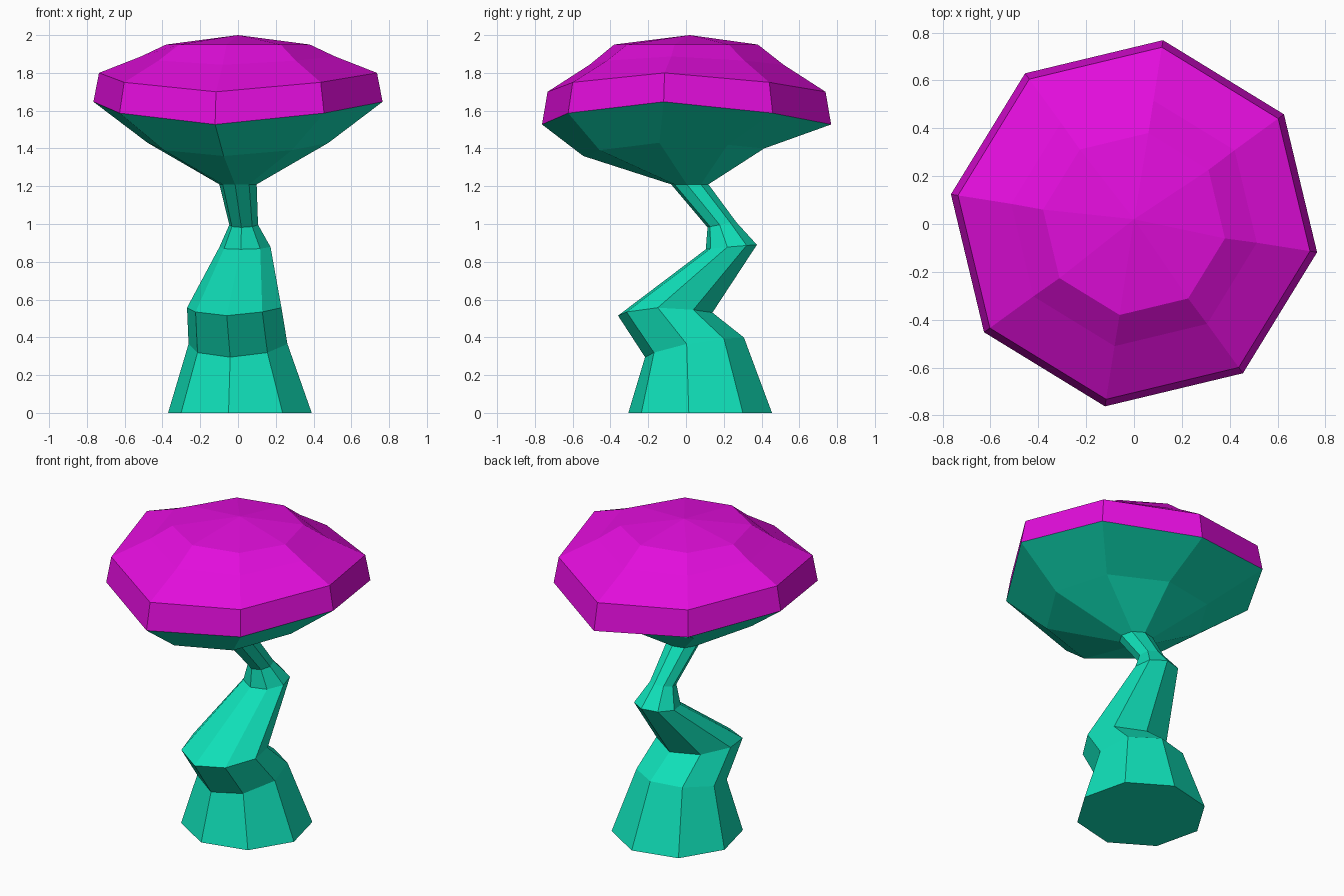
import bpy, bmesh
from math import sin, cos, pi, radians

cube = bpy.data.objects.get("Cube")
if cube:
    bpy.data.objects.remove(cube)

SIDES = 8
TURN = radians(-9)


def flat_material(name, color):
    mat = bpy.data.materials.new(name)
    mat.use_nodes = True
    mat.diffuse_color = color
    mat.node_tree.nodes["Principled BSDF"].inputs["Base Color"].default_value = color
    return mat


teal = flat_material("teal stalk", (0.005, 0.74, 0.48, 1))
magenta = flat_material("magenta cap", (0.76, 0.004, 0.71, 1))


def add_ring(bm, cx, cy, radius, z, tilt=0, bend=0):
    """Octagon ring; tilt raises the back, bend raises both sides."""
    verts = []
    for i in range(SIDES):
        a = 2 * pi * i / SIDES
        height = z + tilt * sin(a) + bend * cos(2 * a)
        verts.append(bm.verts.new((cx + radius * cos(a + TURN),
                                   cy + radius * sin(a + TURN), height)))
    return verts


def loft(name, rings, materials, apex=None, bottom=False, paint_from=None):
    bm = bmesh.new()
    loops = [add_ring(bm, *ring) for ring in rings]
    if bottom:
        bm.faces.new(list(reversed(loops[0])))
    for level, (low, high) in enumerate(zip(loops, loops[1:])):
        for i in range(SIDES):
            j = (i + 1) % SIDES
            face = bm.faces.new((low[i], low[j], high[j], high[i]))
            face.material_index = int(paint_from is not None and level >= paint_from)
    if apex:
        tip = bm.verts.new(apex)
        for i in range(SIDES):
            face = bm.faces.new((loops[-1][i], loops[-1][(i + 1) % SIDES], tip))
            face.material_index = len(materials) - 1
    mesh = bpy.data.meshes.new(name)
    bm.to_mesh(mesh)
    bm.free()
    for mat in materials:
        mesh.materials.append(mat)
    obj = bpy.data.objects.new(name, mesh)
    bpy.context.collection.objects.link(obj)
    return obj


neck = (0, 0.02, 0.1, 1.21)

# Crooked stalk, from the wide foot to the narrow neck
loft("stalk", [
    (0.01, 0.075, 0.385, 0),
    (0, 0.045, 0.265, 0.356, 0.052, 0.009),
    (-0.02, -0.11, 0.253, 0.54, 0.008, 0.017),
    (0.037, 0.24, 0.137, 0.878, 0.012),
    (0.03, 0.19, 0.077, 0.996, 0.014),
    neck,
], [teal], bottom=True)

# Cap: teal underside, magenta rim band and dome
loft("cap", [
    neck,
    (0, -0.065, 0.485, 1.405, 0.02, 0.025),
    (0, 0.003, 0.775, 1.587, 0, 0.06),
    (0, 0.003, 0.745, 1.75, 0, 0.05),
    (0, 0.003, 0.52, 1.865, 0, 0.022),
    (0, 0, 0.385, 1.95),
], [teal, magenta], apex=(0, 0.02, 2), paint_from=2)
